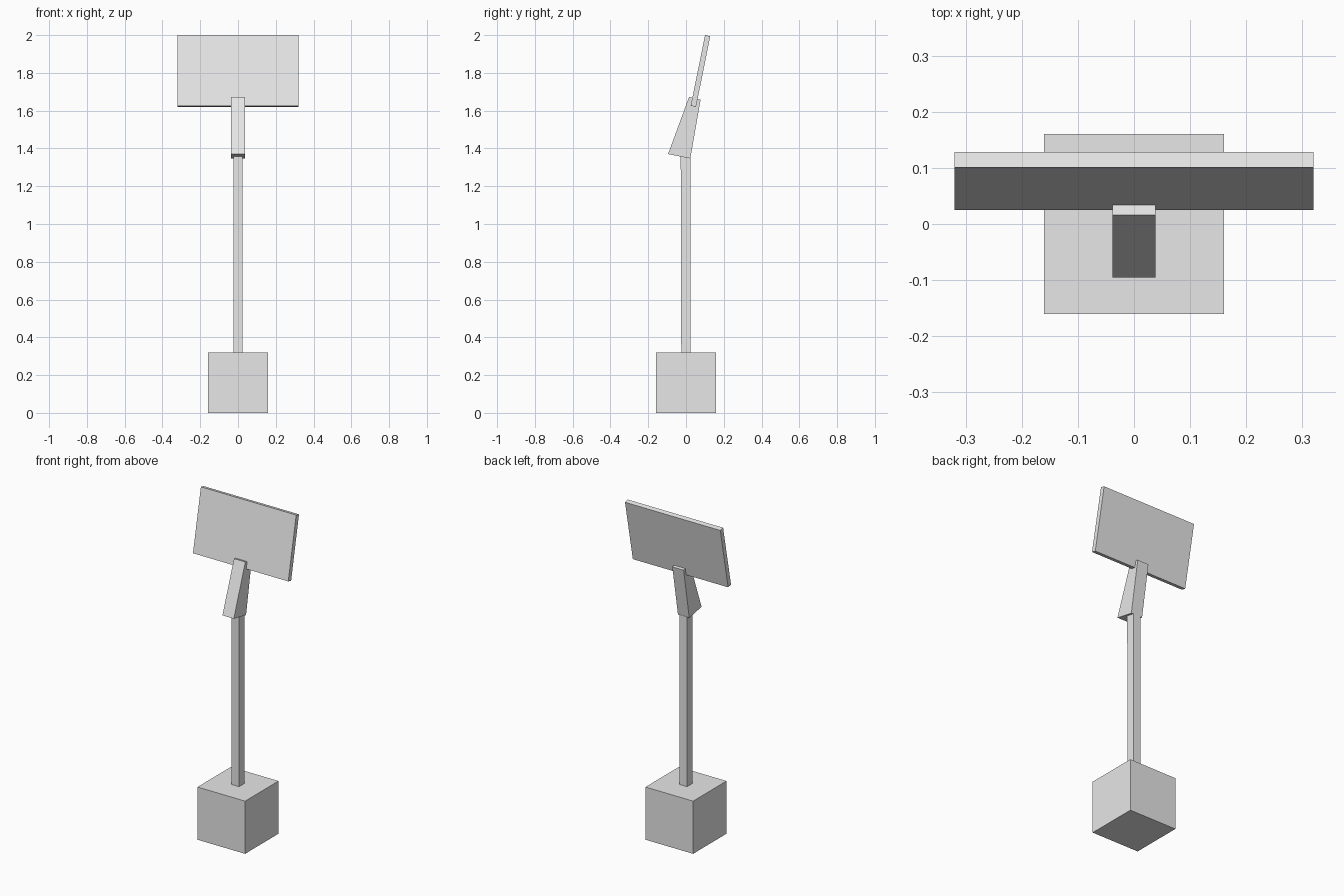
import bpy
import bmesh

default_cube = bpy.data.objects.get("Cube")
if default_cube:
    bpy.data.objects.remove(default_cube, do_unlink=True)

grey = bpy.data.materials.new("light_grey")
grey.use_nodes = True
colour = (0.8, 0.8, 0.8, 1)
grey.diffuse_color = colour
grey.node_tree.nodes["Principled BSDF"].inputs["Base Color"].default_value = colour


def side_extrusion(name, half_width, profile):
    """Extrude a (y, z) side profile evenly to both sides of x = 0."""
    bm = bmesh.new()
    face = bm.faces.new([bm.verts.new((-half_width, y, z)) for y, z in profile])
    result = bmesh.ops.extrude_face_region(bm, geom=[face])
    moved = [v for v in result["geom"] if isinstance(v, bmesh.types.BMVert)]
    bmesh.ops.translate(bm, verts=moved, vec=(2 * half_width, 0, 0))
    bmesh.ops.recalc_face_normals(bm, faces=bm.faces)
    mesh = bpy.data.meshes.new(name)
    bm.to_mesh(mesh)
    bm.free()
    mesh.materials.append(grey)
    obj = bpy.data.objects.new(name, mesh)
    bpy.context.collection.objects.link(obj)
    return obj


# Cube foot
side_extrusion("base_block", 0.16, [(-0.16, 0), (0.16, 0), (0.16, 0.32), (-0.16, 0.32)])

# Slim square post, ending inside the bracket
side_extrusion("post", 0.025, [(-0.025, 0.31), (0.025, 0.31), (0.025, 1.35), (-0.028, 1.362)])

# Tapered bracket leaning back
side_extrusion("bracket", 0.038, [(-0.095, 1.37), (0.023, 1.347), (0.077, 1.658), (0.016, 1.672)])

# Thin tilted panel
side_extrusion("panel", 0.32, [(0.025, 1.626), (0.053, 1.62), (0.128, 1.994), (0.101, 2.0)])
